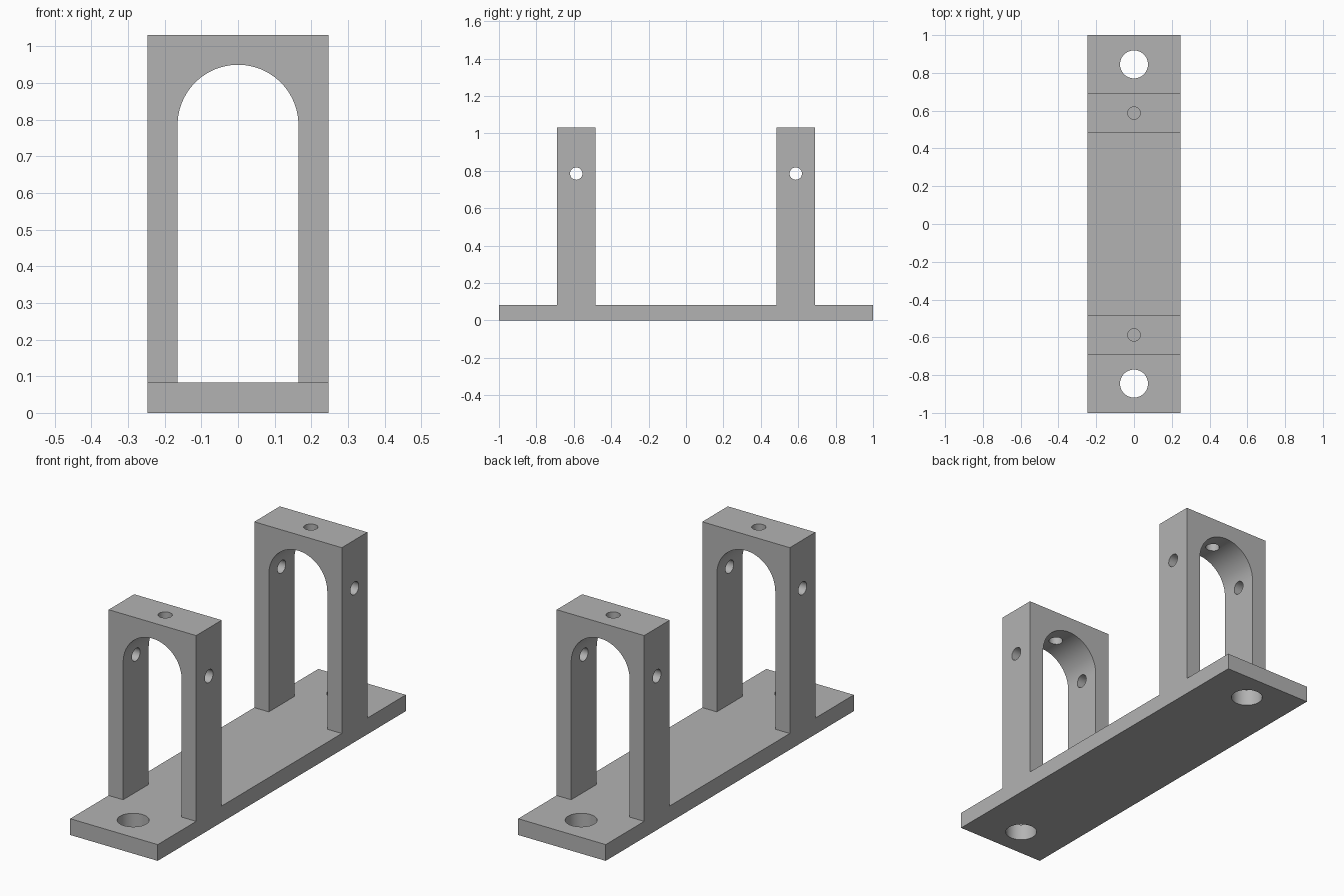
import bpy, bmesh, math
from mathutils import Matrix, Vector

if "Cube" in bpy.data.objects:
    bpy.data.objects.remove(bpy.data.objects["Cube"], do_unlink=True)

HALF_W, BASE_H, TOP = 0.247, 0.083, 1.031
POST_IN, POST_OUT, POST_Y = 0.484, 0.69, 0.587
ARCH_R, SPRING = 0.165, 0.785

grey = bpy.data.materials.new("plain grey")
grey.use_nodes = True
colour = (0.45, 0.45, 0.45, 1)
grey.diffuse_color = colour
grey.node_tree.nodes["Principled BSDF"].inputs["Base Color"].default_value = colour


def make_object(name, bm):
    bmesh.ops.recalc_face_normals(bm, faces=bm.faces)
    mesh = bpy.data.meshes.new(name)
    bm.to_mesh(mesh)
    bm.free()
    mesh.materials.append(grey)
    obj = bpy.data.objects.new(name, mesh)
    bpy.context.collection.objects.link(obj)
    return obj


def extrude_profile(name, points, direction):
    bm = bmesh.new()
    face = bm.faces.new([bm.verts.new(p) for p in points])
    result = bmesh.ops.extrude_face_region(bm, geom=[face], use_keep_orig=True)
    moved = [v for v in result["geom"] if isinstance(v, bmesh.types.BMVert)]
    bmesh.ops.translate(bm, verts=moved, vec=direction)
    return make_object(name, bm)


def cylinder(name, centre, radius, depth, axis="Z"):
    bm = bmesh.new()
    turn = Vector((1, 0, 0) if axis == "X" else (0, 0, 1)).to_track_quat("Z", "Y")
    bmesh.ops.create_cone(bm, cap_ends=True, segments=48, radius1=radius, radius2=radius,
                          depth=depth, matrix=Matrix.Translation(centre) @ turn.to_matrix().to_4x4())
    return make_object(name, bm)


def cut(target, cutter):
    cutter.hide_render = True
    mod = target.modifiers.new("cut", "BOOLEAN")
    mod.operation, mod.solver, mod.object = "DIFFERENCE", "EXACT", cutter
    bpy.context.view_layer.objects.active = target
    bpy.ops.object.modifier_apply(modifier=mod.name)
    bpy.data.objects.remove(cutter, do_unlink=True)


# Base plate and both uprights as one side profile
half = [(POST_IN, BASE_H), (POST_IN, TOP), (POST_OUT, TOP), (POST_OUT, BASE_H), (1, BASE_H), (1, 0)]
outline = half + [(-y, z) for y, z in reversed(half)]
bracket = extrude_profile("bracket", [(-HALF_W, y, z) for y, z in outline], (2 * HALF_W, 0, 0))

# Arched opening through both uprights
arc = [math.pi * i / 48 for i in range(49)]
arch = [(ARCH_R, BASE_H)] + [(ARCH_R * math.cos(a), SPRING + ARCH_R * math.sin(a)) for a in arc]
arch.append((-ARCH_R, BASE_H))
cut(bracket, extrude_profile("arch_cutter", [(x, -0.75, z) for x, z in arch], (0, 1.5, 0)))

# Side pin holes, top pin holes and mounting holes
for s in (-1, 1):
    cut(bracket, cylinder("side_cutter", (0, s * POST_Y, SPRING), 0.033, 1, "X"))
    cut(bracket, cylinder("top_cutter", (0, s * POST_Y, TOP), 0.033, 0.4))
    cut(bracket, cylinder("mount_cutter", (0, s * 0.845, BASE_H / 2), 0.074, 0.3))

bpy.ops.object.select_all(action="DESELECT")
bracket.select_set(True)
bpy.context.view_layer.objects.active = bracket
bpy.ops.object.shade_smooth_by_angle(angle=math.radians(30))
